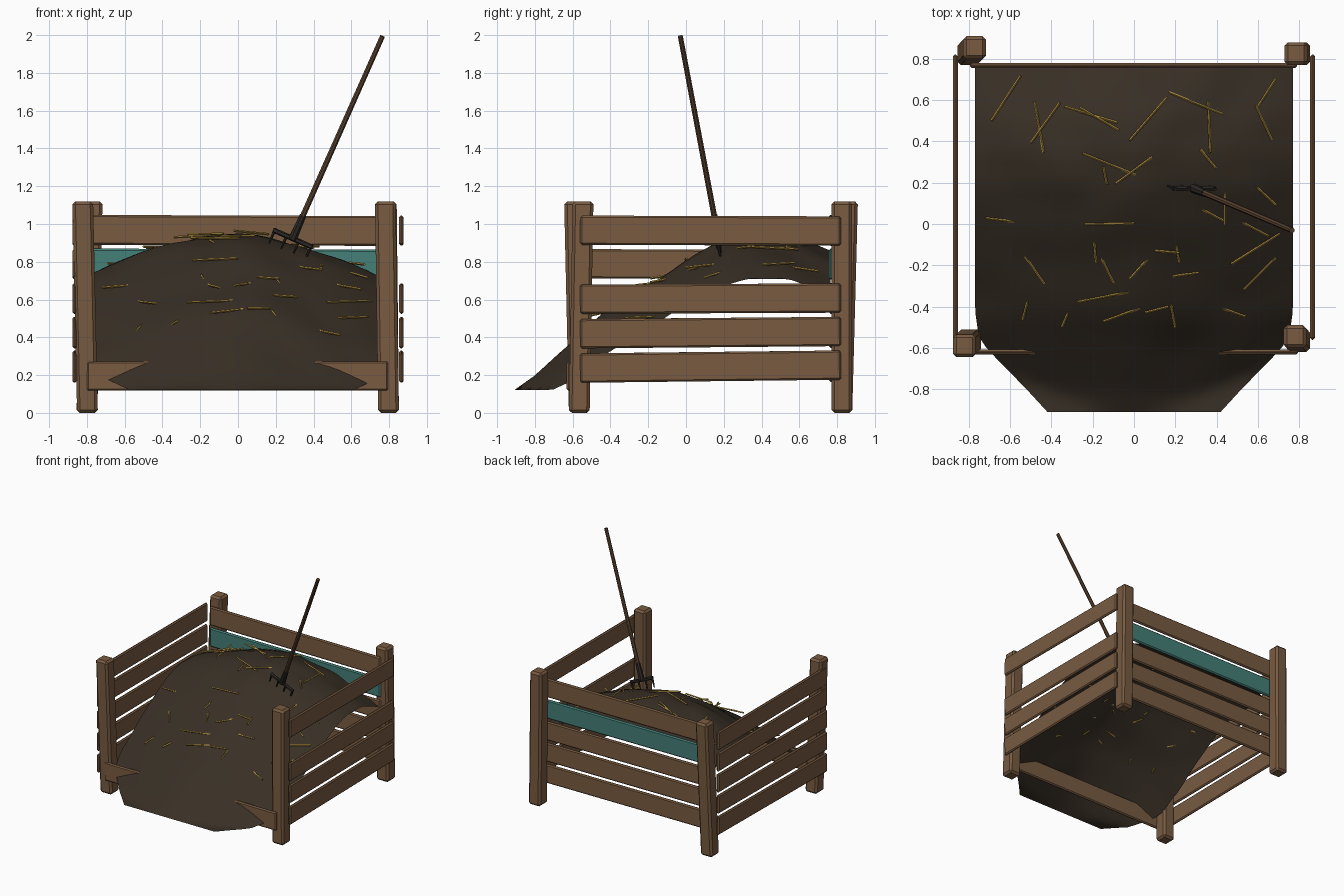
import bpy, bmesh, math, random
from mathutils import Vector, Matrix, noise

if "Cube" in bpy.data.objects:
    bpy.data.objects.remove(bpy.data.objects["Cube"])

random.seed(4)


def material(name, rgb):
    m = bpy.data.materials.new(name)
    m.diffuse_color = (*rgb, 1)
    m.use_nodes = True
    m.node_tree.nodes["Principled BSDF"].inputs["Base Color"].default_value = m.diffuse_color
    return m


WOOD = material("plank wood", (0.19, 0.105, 0.053))
TEAL = material("teal paint", (0.06, 0.215, 0.19))
SOIL = material("dark compost", (0.04, 0.029, 0.019))
STRAW = material("golden straw", (0.40, 0.255, 0.05))
HANDLE = material("handle wood", (0.105, 0.058, 0.032))
IRON = material("dark iron", (0.025, 0.021, 0.018))


def finish(bm, name, mat, smooth=False):
    bmesh.ops.recalc_face_normals(bm, faces=bm.faces)
    me = bpy.data.meshes.new(name)
    bm.to_mesh(me)
    bm.free()
    me.materials.append(mat)
    for p in me.polygons:
        p.use_smooth = smooth
    ob = bpy.data.objects.new(name, me)
    bpy.context.collection.objects.link(ob)
    return ob


def bevelled_box(name, mat, matrix, size, bevel):
    bm = bmesh.new()
    bmesh.ops.create_cube(bm, size=1, matrix=Matrix.Diagonal((*size, 1)))
    bmesh.ops.bevel(bm, geom=bm.edges[:], offset=bevel, segments=1, affect='EDGES')
    bm.transform(matrix)
    return finish(bm, name, mat)


def rod(bm, a, b, r1, r2, sides=8):
    a, b = Vector(a), Vector(b)
    d = b - a
    m = Matrix.Translation((a + b) / 2) @ d.to_track_quat('Z', 'Y').to_matrix().to_4x4()
    bmesh.ops.create_cone(bm, cap_ends=True, segments=sides, radius1=r1, radius2=r2,
                          depth=d.length, matrix=m)


# Corner posts, each leaning a little (bottom centre, top centre)
POSTS = {
    "front_left_post": ((-0.797, -0.565), (-0.822, -0.59)),
    "front_right_post": ((0.797, -0.565), (0.78, -0.545)),
    "back_left_post": ((-0.80, 0.825), (-0.772, 0.855)),
    "back_right_post": ((0.797, 0.825), (0.785, 0.825)),
}
for name, (lo, hi) in POSTS.items():
    shear = Matrix.Identity(4)
    shear[0][2] = (hi[0] - lo[0]) / 1.12
    shear[1][2] = (hi[1] - lo[1]) / 1.12
    mid = Vector(((lo[0] + hi[0]) / 2, (lo[1] + hi[1]) / 2, 0.56))
    bevelled_box(name, WOOD, Matrix.Translation(mid) @ shear, (0.11, 0.11, 1.12), 0.016)


# Planks: a = one end, b = other end, running along x or y
def plank(name, a, b, width, mat=WOOD):
    a, b = Vector(a), Vector(b)
    d = b - a
    x = d.normalized()
    y = Vector((0, 0, 1)).cross(x).normalized()
    z = x.cross(y)
    m = Matrix((x, y, z)).transposed().to_4x4()
    bevelled_box(name, mat, Matrix.Translation((a + b) / 2) @ m,
                 (d.length, 0.024, width), 0.009)


LEVELS = (0.245, 0.425, 0.605, 0.787, 0.965)
TILT = (0.008, 0.006, 0.003, -0.003, -0.002)
for i, (z, t) in enumerate(zip(LEVELS, TILT)):
    plank(f"left_plank_{i}", (-0.865, -0.625, z - t), (-0.865, 0.82, z + t), 0.155)
    if i != 3:
        plank(f"right_plank_{i}", (0.865, -0.56, z - t), (0.865, 0.82, z + t), 0.155)
    plank(f"back_plank_{i}", (-0.795, 0.768, z + 0.004), (0.79, 0.768, z - 0.002), 0.158,
          TEAL if i == 3 else WOOD)
plank("front_plank", (-0.80, -0.62, 0.195), (0.795, -0.62, 0.195), 0.155)


# Compost heap: open sheet sloping to the front
def lerp_table(table, v):
    for (a, p), (b, q) in zip(table, table[1:]):
        if v <= b:
            return p + (q - p) * max(0, v - a) / (b - a)
    return table[-1][1]


CREST = ((-0.91, 0.12), (-0.8, 0.20), (-0.62, 0.36), (-0.45, 0.52), (-0.2, 0.68),
         (0, 0.81), (0.2, 0.91), (0.35, 0.95), (0.52, 0.945), (0.77, 0.86))
HALF = ((-0.91, 0.42), (-0.79, 0.53), (-0.67, 0.65), (-0.56, 0.75), (-0.42, 0.77), (0.8, 0.77))


def soil_z(x, y):
    n = 0.022 * noise.noise(Vector((x * 4, y * 4, 3))) * min(1, (y + 0.91) * 3)
    return max(0.12, lerp_table(CREST, y) - 0.225 * (abs(x + 0.03) / 0.78) ** 1.6 + n)


bm = bmesh.new()
NX, NY = 28, 32
rows = []
for j in range(NY + 1):
    y = -0.91 + 1.675 * j / NY
    w = lerp_table(HALF, y)
    xs = [w * (2 * i / NX - 1) for i in range(NX + 1)]
    rows.append([bm.verts.new((x, y, soil_z(x, y))) for x in xs])
for r, s in zip(rows, rows[1:]):
    for i in range(NX):
        bm.faces.new((r[i], r[i + 1], s[i + 1], s[i]))
finish(bm, "compost_heap", SOIL, True)

# Straw stalks: x, y, heading in degrees, length
STALKS = (
    (-.62, .61, 57, .26), (-.46, .47, -80, .25), (-.43, .49, 54, .24), (-.21, .53, -17, .27),
    (-.17, .51, -30, .22), (.07, .51, 49, .28), (.30, .585, -22, .28), (.365, .47, -88, .25),
    (.62, .60, 57, .25), (.63, .49, -65, .19), (.36, .315, -50, .12), (-.12, .29, -22, .28),
    (0, .26, 36, .22), (-.14, .235, -78, .09), (.62, .155, -43, .19), (.44, .11, -90, .23),
    (.37, .05, -28, .17), (.56, -.01, -28, .21), (.59, -.12, 32, .28), (.61, -.24, 45, .22),
    (-.65, .02, -7, .14), (-.12, 0, 1, .24), (-.49, -.21, -55, .20), (-.19, -.12, -85, .14),
    (-.14, -.20, -64, .20), (.03, -.21, 48, .15), (.16, -.135, -5, .12), (.21, -.135, -80, .11),
    (.25, -.245, 8, .13), (-.13, -.35, 11, .29), (-.06, -.44, 20, .19), (-.33, -.455, 67, .10),
    (-.525, -.41, 75, .12), (.185, -.42, -80, .17), (.11, -.415, 14, .12), (.475, -.425, -20, .14))
bm = bmesh.new()
for x, y, deg, length in STALKS:
    a = math.radians(deg)
    # stalks lie close to level, just following the slope a little
    d = Vector((math.cos(a), math.sin(a), 0))
    rise = soil_z(x + d.x * .1, y + d.y * .1) - soil_z(x - d.x * .1, y - d.y * .1)
    d.z = rise * 1.5 + random.uniform(-.05, .05)
    c = Vector((x, y, soil_z(x, y) + 0.012))
    d = d.normalized() * length / 2
    rod(bm, c - d, c + d, 0.0065, 0.0065, 4)
finish(bm, "straw_stalks", STRAW)

# Pitchfork stuck in the heap
top, neck = Vector((0.765, -0.03, 1.994)), Vector((0.30, 0.168, 0.945))
axis = (top - neck).normalized()
bm = bmesh.new()
rod(bm, neck + axis * 0.02, top, 0.016, 0.014, 8)
finish(bm, "fork_handle", HANDLE, False)
side = Vector((axis.z, 0, -axis.x)).normalized()
bm = bmesh.new()
rod(bm, neck - axis * 0.03, neck + axis * 0.11, 0.024, 0.019, 8)
bar = neck - axis * 0.025
rod(bm, bar - side * 0.11, bar + side * 0.11, 0.014, 0.014, 6)
for k in (-0.105, -0.035, 0.035, 0.105):
    p = bar + side * k
    rod(bm, p + axis * 0.012, p - axis * 0.075, 0.011, 0.004, 6)
finish(bm, "fork_head", IRON)
